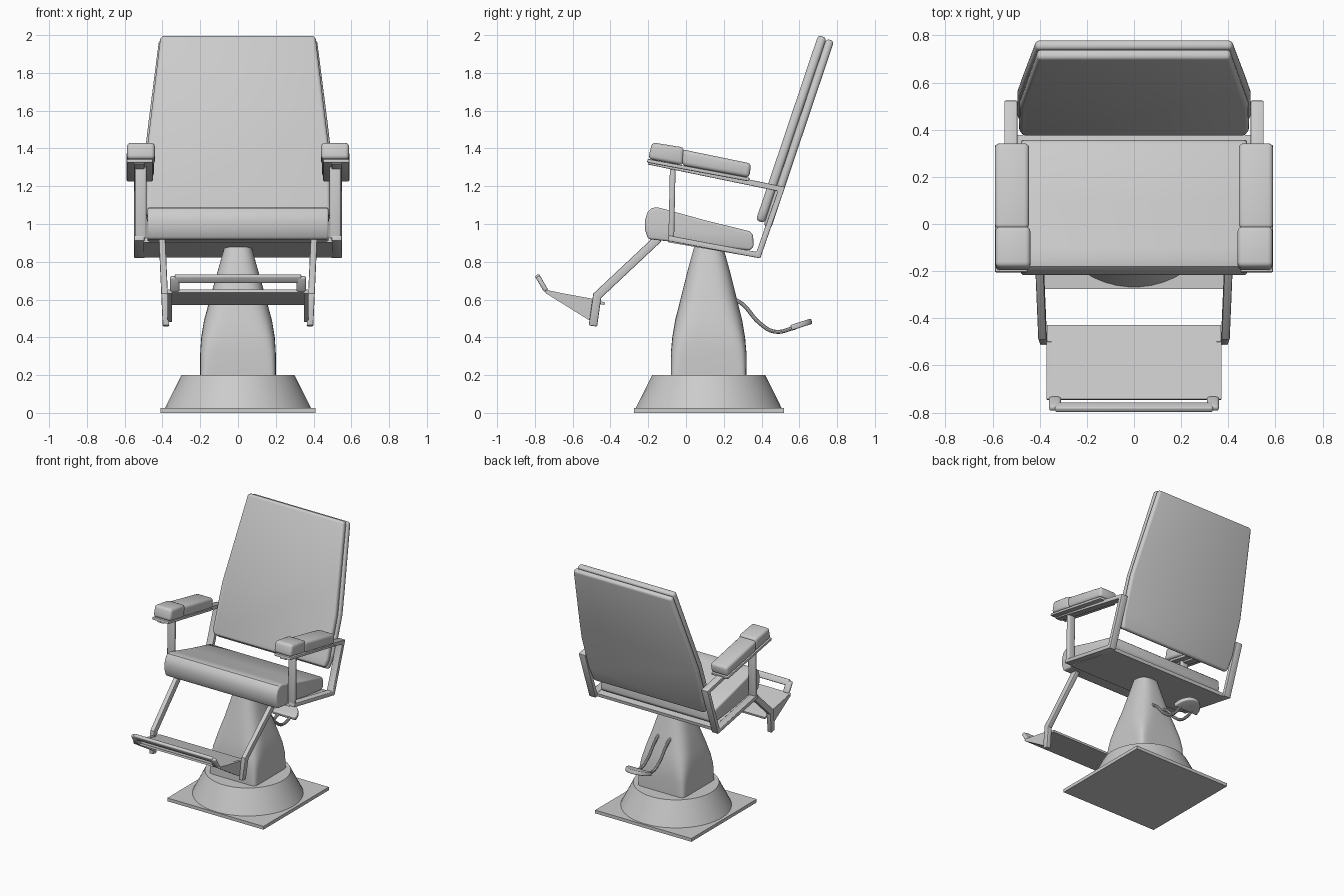
import bpy, bmesh
from math import sin, cos, pi, radians
from mathutils import Vector as V

if "Cube" in bpy.data.objects:
    bpy.data.objects.remove(bpy.data.objects["Cube"])

parts = []

def finish(name, bm, bevel=0, segs=3, mirror=False):
    bmesh.ops.recalc_face_normals(bm, faces=bm.faces)
    me = bpy.data.meshes.new(name)
    bm.to_mesh(me)
    bm.free()
    ob = bpy.data.objects.new(name, me)
    bpy.context.collection.objects.link(ob)
    if bevel:
        m = ob.modifiers.new("bevel", 'BEVEL')
        m.width, m.segments, m.angle_limit = bevel, segs, radians(40)
        m.limit_method = 'ANGLE'
    if mirror:
        ob.modifiers.new("mirror", 'MIRROR').use_mirror_merge = False
    parts.append(ob)
    return ob

def prism(name, pts, push, shear=0, **kw):
    """Flat outline of 3D points pushed along a vector."""
    bm = bmesh.new()
    f = bm.faces.new([bm.verts.new(p) for p in pts])
    r = bmesh.ops.extrude_face_region(bm, geom=[f])
    if f.is_valid and len(bm.faces) == len(pts) + 1:   # keep the closing cap
        bm.faces.new([v for v in f.verts])
    vs = [g for g in r["geom"] if isinstance(g, bmesh.types.BMVert)]
    bmesh.ops.translate(bm, verts=vs, vec=push)
    for v in bm.verts:
        v.co.x += shear * v.co.z
    return finish(name, bm, **kw)

def side(name, yz, x0, x1, **kw):
    """Side-view profile extruded from x0 to x1."""
    return prism(name, [(x0, y, z) for y, z in yz], V((x1 - x0, 0, 0)), **kw)

def ribbon(path, t):
    """Thicken a side-view path into a mitred outline."""
    p = [V(q) for q in path]
    a, b = [], []
    for i, q in enumerate(p):
        d0 = (q - p[i - 1]).normalized() if i else (p[1] - q).normalized()
        d1 = (p[i + 1] - q).normalized() if i < len(p) - 1 else d0
        n0, n1 = V((-d0.y, d0.x)), V((-d1.y, d1.x))
        m = (n0 + n1).normalized()
        m *= t / 2 / m.dot(n0)
        a.append(q + m)
        b.append(q - m)
    return a + b[::-1]

def loft(name, rings, n=48, cy=0.12):
    """Stack of (radius x, radius y, z, squareness) rings."""
    bm = bmesh.new()
    prev = None
    se = lambda c, p: (1 if c > 0 else -1) * abs(c) ** (2 / p)
    for rx, ry, z, p in rings:
        ring = [bm.verts.new((rx * se(cos(2 * pi * (i + .5) / n), p),
                              cy + ry * se(sin(2 * pi * (i + .5) / n), p), z)) for i in range(n)]
        if prev:
            for i in range(n):
                j = (i + 1) % n
                bm.faces.new((prev[i], prev[j], ring[j], ring[i]))
        else:
            bm.faces.new(ring[::-1])
        prev = ring
    bm.faces.new(prev)
    return finish(name, bm)

# Base plate, conical foot and pedestal
side("base_plate", [(-.275, 0), (.52, 0), (.52, .025), (-.275, .025)], -.41, .41)
loft("base_cone", [(.39, .39, .02, 2), (.3, .3, .2, 2)])
loft("pedestal", [(.2, .2, .19, 14), (.2, .2, .32, 9), (.195, .193, .4, 6), (.18, .178, .49, 4),
                  (.145, .145, .62, 3), (.105, .11, .76, 2.7), (.07, .075, .885, 2.5)])

# Seat cushion and pan
side("seat", [(-.2, .92), (-.217, .97), (-.217, 1.02), (-.205, 1.06), (-.18, 1.085), (-.15, 1.088),
              (-.1, 1.075), (.1, 1.02), (.335, .962), (.355, .945), (.358, .88), (.34, .86)],
     -.48, .48, bevel=.012)
side("seat_pan", ribbon([(-.09, .915), (.375, .835)], .025), -.5, .5)

# Backrest: front cushion and rear shell, both in the tilted plane
up, back = V((0, .319, .948)), V((0, .948, -.319))
def slab(name, half, offset, thick):
    o = V((0, .37, 1.02)) + back * offset
    pts = [o + V((x, 0, 0)) + up * s for x, s in half]
    pts += [o + V((-x, 0, 0)) + up * s for x, s in half[::-1]]
    prism(name, pts, back * thick, bevel=.018)
slab("back_cushion", [(.475, 0), (.488, .06), (.485, .38), (.465, .55), (.41, 1.034)], 0, .047)
slab("back_shell", [(.475, -.015), (.495, .1), (.495, .38), (.475, .56), (.418, 1.03)], .047, .043)

# Arm frames, posts and pads
side("arm_frame", ribbon([(-.095, .925), (.383, .835), (.505, 1.185), (-.2, 1.33)], .03),
     .495, .55, bevel=.005, segs=2, mirror=True)
side("arm_post", ribbon([(-.078, .92), (-.07, 1.31)], .03), .485, .545, bevel=.01, mirror=True)
side("arm_pad_plate", ribbon([(-.205, 1.335), (.335, 1.235)], .02), .45, .59, bevel=.006, segs=2, mirror=True)
side("arm_pad_rear", [(-.02, 1.31), (.335, 1.245), (.345, 1.32), (-.02, 1.395)], .445, .59, bevel=.02, mirror=True)
side("arm_pad_front", [(-.2, 1.345), (-.015, 1.31), (-.01, 1.405), (-.18, 1.432)], .44, .588, bevel=.02, mirror=True)

# Footrest: legs, brackets, tread and slotted lip
side("footrest_leg", ribbon([(-.145, .925), (-.47, .62), (-.493, .46)], .045),
     .343, .378, shear=.045, bevel=.006, segs=2, mirror=True)
side("footrest_bracket", [(-.745, .65), (-.5, .605), (-.49, .48), (-.52, .495), (-.74, .632)], .35, .372, mirror=True)
side("footrest_tread", ribbon([(-.745, .645), (-.43, .578)], .015), -.37, .37)
side("lip_bar", ribbon([(-.765, .69), (-.79, .73)], .025), -.335, .335, bevel=.008)
side("lip_end", ribbon([(-.74, .645), (-.785, .722)], .025), .31, .36, bevel=.01, mirror=True)

# Foot pedal: half-round pad on two bent rods
n = 16
prism("pedal", [(.1 * cos(pi * i / n), .56 + .11 * sin(pi * i / n), .437 + .035 * sin(pi * i / n))
                for i in range(n + 1)], V((0, -.008, .028)), bevel=.006)
for s, label in ((-1, "left"), (1, "right")):
    cu = bpy.data.curves.new("pedal_rod_" + label, 'CURVE')
    cu.dimensions, cu.bevel_depth, cu.bevel_resolution, cu.use_fill_caps = '3D', .011, 3, True
    sp = cu.splines.new('BEZIER')
    path = [(.26, .6), (.3, .575), (.39, .475), (.47, .43), (.58, .452)]
    sp.bezier_points.add(len(path) - 1)
    for bp, (y, z) in zip(sp.bezier_points, path):
        bp.co = (.05 * s, y, z)
        bp.handle_left_type = bp.handle_right_type = 'AUTO'
    sp.resolution_u = 6
    ob = bpy.data.objects.new(cu.name, cu)
    bpy.context.collection.objects.link(ob)
    parts.append(ob)

# Bake modifiers, then smooth with sharp edges kept
for ob in parts:
    bpy.ops.object.select_all(action='DESELECT')
    ob.select_set(True)
    bpy.context.view_layer.objects.active = ob
    bpy.ops.object.convert(target='MESH')
    bpy.ops.object.shade_smooth_by_angle(angle=radians(35))
